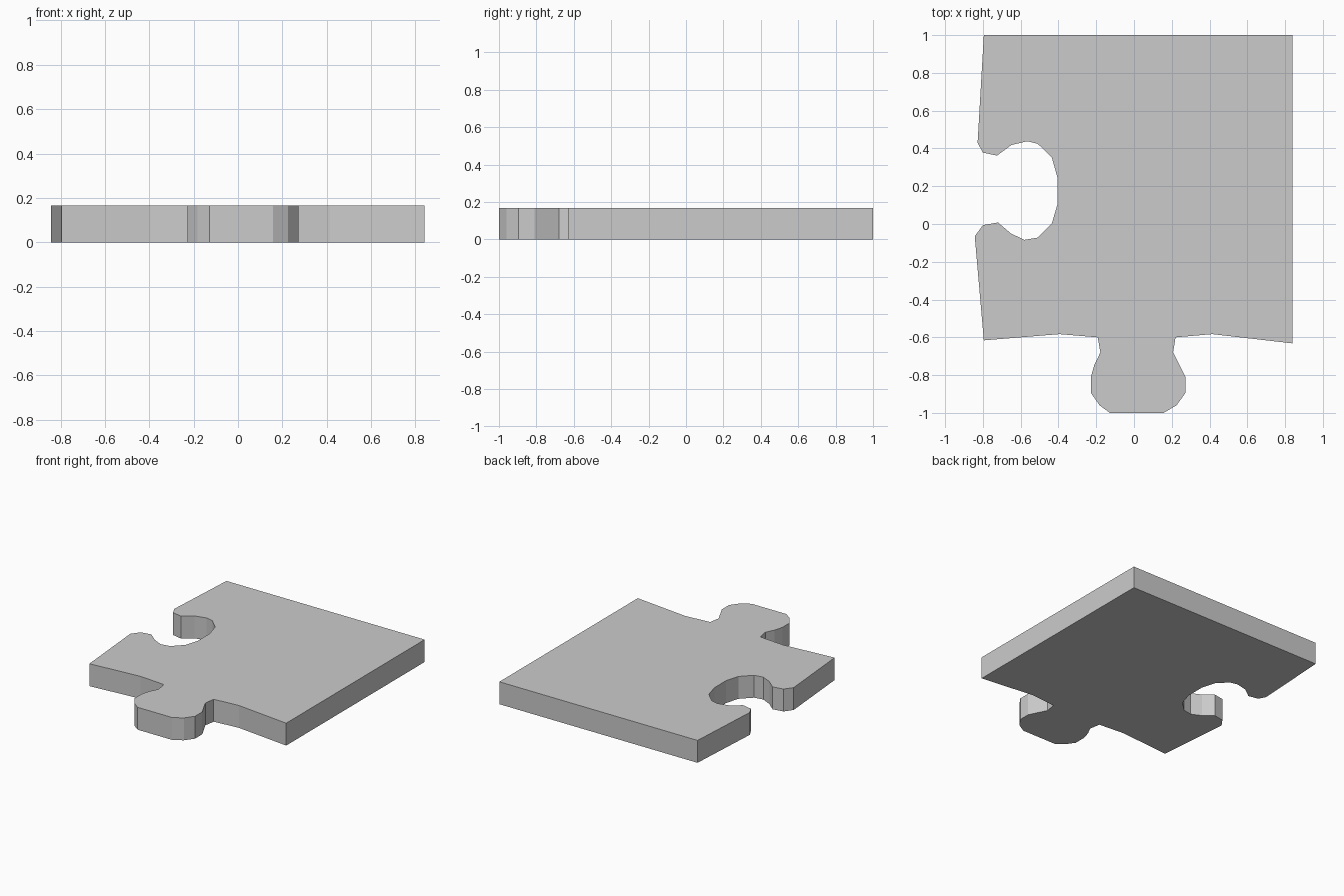
import bpy, bmesh

if "Cube" in bpy.data.objects:
    bpy.data.objects.remove(bpy.data.objects["Cube"])

HEIGHT = 0.167

# Outline, clockwise from the back left corner
straight_sides = [(-0.795, 1.0), (0.84, 1.0), (0.84, -0.632)]
front_tab = [
    (0.415, -0.583), (0.22, -0.60), (0.207, -0.68), (0.272, -0.81),
    (0.272, -0.895), (0.225, -0.96), (0.157, -1.0), (-0.128, -1.0),
    (-0.182, -0.96), (-0.228, -0.895), (-0.228, -0.81), (-0.21, -0.745),
    (-0.178, -0.68), (-0.192, -0.60), (-0.395, -0.583), (-0.795, -0.616),
]
left_socket = [
    (-0.843, -0.065), (-0.80, -0.006), (-0.72, 0.008), (-0.652, -0.05),
    (-0.58, -0.084), (-0.51, -0.072), (-0.435, 0.003), (-0.405, 0.105),
    (-0.405, 0.245), (-0.435, 0.352), (-0.51, 0.425), (-0.565, 0.438),
    (-0.65, 0.418), (-0.725, 0.362), (-0.80, 0.378), (-0.828, 0.43),
]


def extruded_profile(name, points, height):
    bm = bmesh.new()
    face = bm.faces.new([bm.verts.new((x, y, 0)) for x, y in points])
    # Raise a copy of the outline, keeping the underside closed
    top = bmesh.ops.extrude_face_region(bm, geom=[face], use_keep_orig=True)["geom"]
    bmesh.ops.translate(bm, vec=(0, 0, height),
                        verts=[v for v in top if isinstance(v, bmesh.types.BMVert)])
    bmesh.ops.recalc_face_normals(bm, faces=bm.faces)
    mesh = bpy.data.meshes.new(name)
    bm.to_mesh(mesh)
    bm.free()
    obj = bpy.data.objects.new(name, mesh)
    bpy.context.collection.objects.link(obj)
    return obj


# Flat-shaded jigsaw piece
extruded_profile("jigsaw_piece", straight_sides + front_tab + left_socket, HEIGHT)
